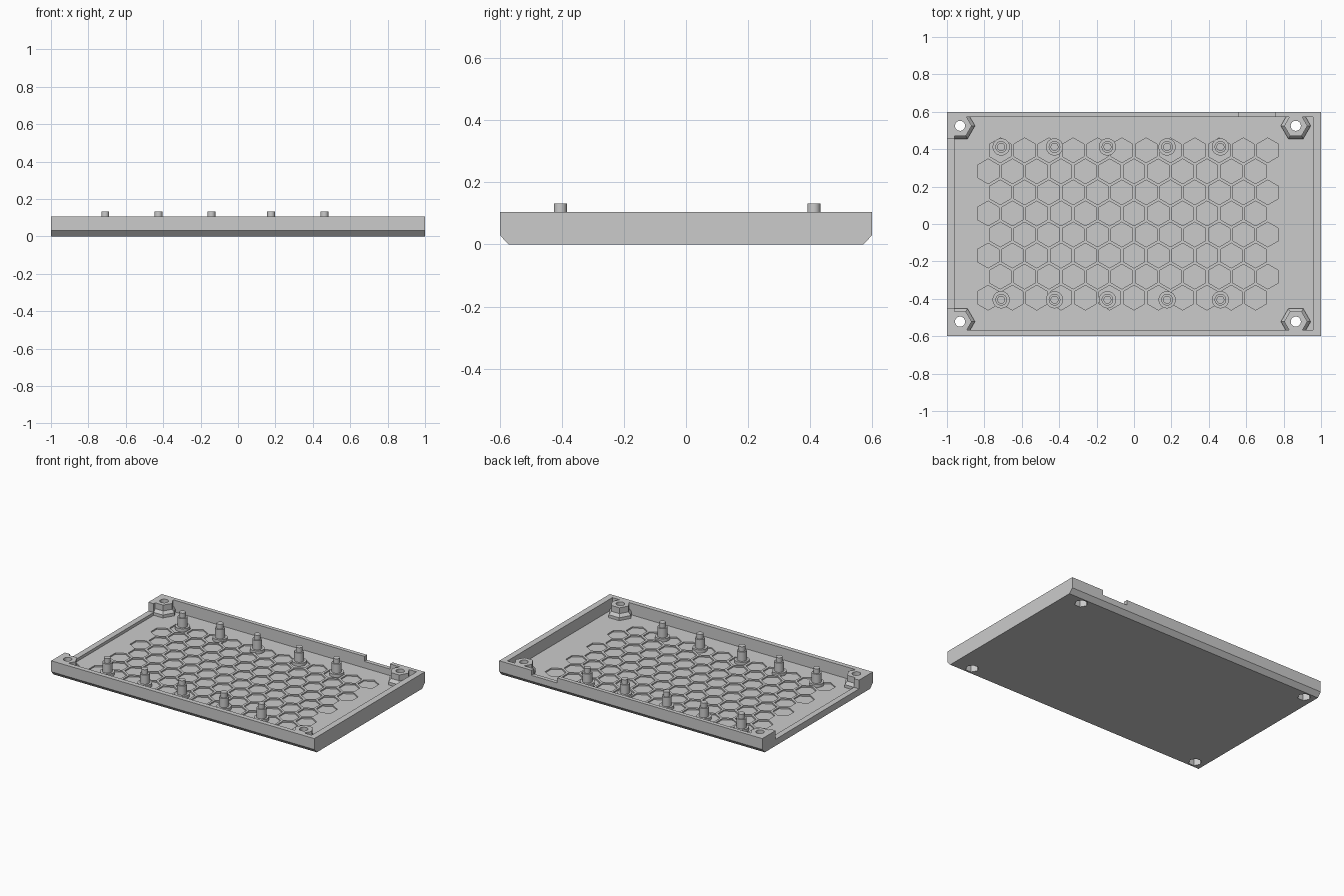
import bpy, bmesh, math

if "Cube" in bpy.data.objects:
    bpy.data.objects.remove(bpy.data.objects["Cube"])

grey = bpy.data.materials.new("light_grey_plastic")
grey.use_nodes = True
COLOR = (0.6, 0.6, 0.6, 1)
grey.diffuse_color = COLOR
grey.node_tree.nodes["Principled BSDF"].inputs["Base Color"].default_value = COLOR

FLOOR, RIM = 0.025, 0.105


def finish(name, bm):
    bmesh.ops.recalc_face_normals(bm, faces=bm.faces)
    mesh = bpy.data.meshes.new(name)
    bm.to_mesh(mesh)
    bm.free()
    mesh.materials.append(grey)
    obj = bpy.data.objects.new(name, mesh)
    bpy.context.collection.objects.link(obj)
    return obj


def add_lathe(bm, x, y, profile, sides, turn=0.0):
    """Closed stack of rings; profile lists (radius, z) from bottom to top."""
    rings = []
    for r, z in profile:
        angles = [turn + 2 * math.pi * i / sides for i in range(sides)]
        rings.append([bm.verts.new((x + r * math.cos(a), y + r * math.sin(a), z)) for a in angles])
    for low, high in zip(rings, rings[1:]):
        for i in range(sides):
            j = (i + 1) % sides
            bm.faces.new((low[i], low[j], high[j], high[i]))
    bm.faces.new(rings[0][::-1])
    bm.faces.new(rings[-1])


def box(name, x0, x1, y0, y1, z0, z1):
    bm = bmesh.new()
    bmesh.ops.create_cube(bm, size=1)
    for v in bm.verts:
        v.co = (x1 if v.co.x > 0 else x0, y1 if v.co.y > 0 else y0, z1 if v.co.z > 0 else z0)
    return finish(name, bm)


def cut(target, cutter):
    """Subtract the cutter, bake the result and discard the cutter."""
    cutter.hide_render = True
    mod = target.modifiers.new("cut", 'BOOLEAN')
    mod.operation, mod.solver, mod.object = 'DIFFERENCE', 'EXACT', cutter
    bpy.context.view_layer.update()
    graph = bpy.context.evaluated_depsgraph_get()
    mesh = bpy.data.meshes.new_from_object(target.evaluated_get(graph))
    target.modifiers.clear()
    target.data = mesh
    bpy.data.objects.remove(cutter)


# Outer block with chamfered front and back lower edges
bm = bmesh.new()
section = [(-0.572, 0), (0.572, 0), (0.6, 0.03), (0.6, RIM), (-0.6, RIM), (-0.6, 0.03)]
face = bm.faces.new([bm.verts.new((-1, y, z)) for y, z in section])
extruded = bmesh.ops.extrude_face_region(bm, geom=[face])["geom"]
bmesh.ops.translate(bm, vec=(2, 0, 0), verts=[g for g in extruded if isinstance(g, bmesh.types.BMVert)])
tray = finish("case_tray", bm)

# Inner cavity, leaving the flared hexagonal corner posts standing
corners = [(x, y) for x in (-0.93, 0.865) for y in (-0.522, 0.525)]
cavity = box("cavity", -0.96, 0.957, -0.567, 0.572, FLOOR, 0.2)
bm = bmesh.new()
for x, y in corners:
    add_lathe(bm, x, y, [(0.08, 0), (0.08, 0.045), (0.062, 0.065), (0.062, 0.3)], 6)
cut(cavity, finish("post_shapes", bm))
cut(tray, cavity)

# Lowered right-hand wall and the notch in the back wall
cut(tray, box("wall_gap", -1.1, -0.95, -0.452, 0.455, 0.045, 0.3))
cut(tray, box("back_notch", 0.56, 0.755, 0.565, 0.7, 0.07, 0.3))

# Screw holes, widening into hexagonal nut pockets underneath
bm = bmesh.new()
for x, y in corners:
    add_lathe(bm, x, y, [(0.027, 0.03), (0.027, 0.3)], 24)
cut(tray, finish("screw_holes", bm))
bm = bmesh.new()
for x, y in corners:
    add_lathe(bm, x, y, [(0.042, -0.1), (0.042, 0.05)], 6)
cut(tray, finish("nut_pockets", bm))

# Shallow honeycomb sunk into the floor
bm = bmesh.new()
PITCH = 0.13
for row in range(8):
    y = (row - 3.5) * PITCH * math.sqrt(3) / 2
    for col in range(12):
        x = (col - 6 + 0.5 * (row % 2)) * PITCH
        add_lathe(bm, x, y, [(0.066, FLOOR - 0.009), (0.066, FLOOR + 0.03)], 6, math.pi / 6)
cut(tray, finish("honeycomb", bm))

# Two rows of stepped locating pins
for side, y in (("front", -0.405), ("back", 0.412)):
    for n, x in enumerate((-0.71, -0.425, -0.142, 0.177, 0.462)):
        bm = bmesh.new()
        add_lathe(bm, x, y, [(0.046, 0.01), (0.046, 0.037), (0.031, 0.037), (0.031, 0.1),
                             (0.021, 0.1), (0.021, 0.132)], 32)
        pin = finish(f"{side}_pin_{n + 1}", bm)
        bpy.ops.object.select_all(action='DESELECT')
        pin.select_set(True)
        bpy.context.view_layer.objects.active = pin
        bpy.ops.object.shade_smooth_by_angle(angle=math.radians(30))
